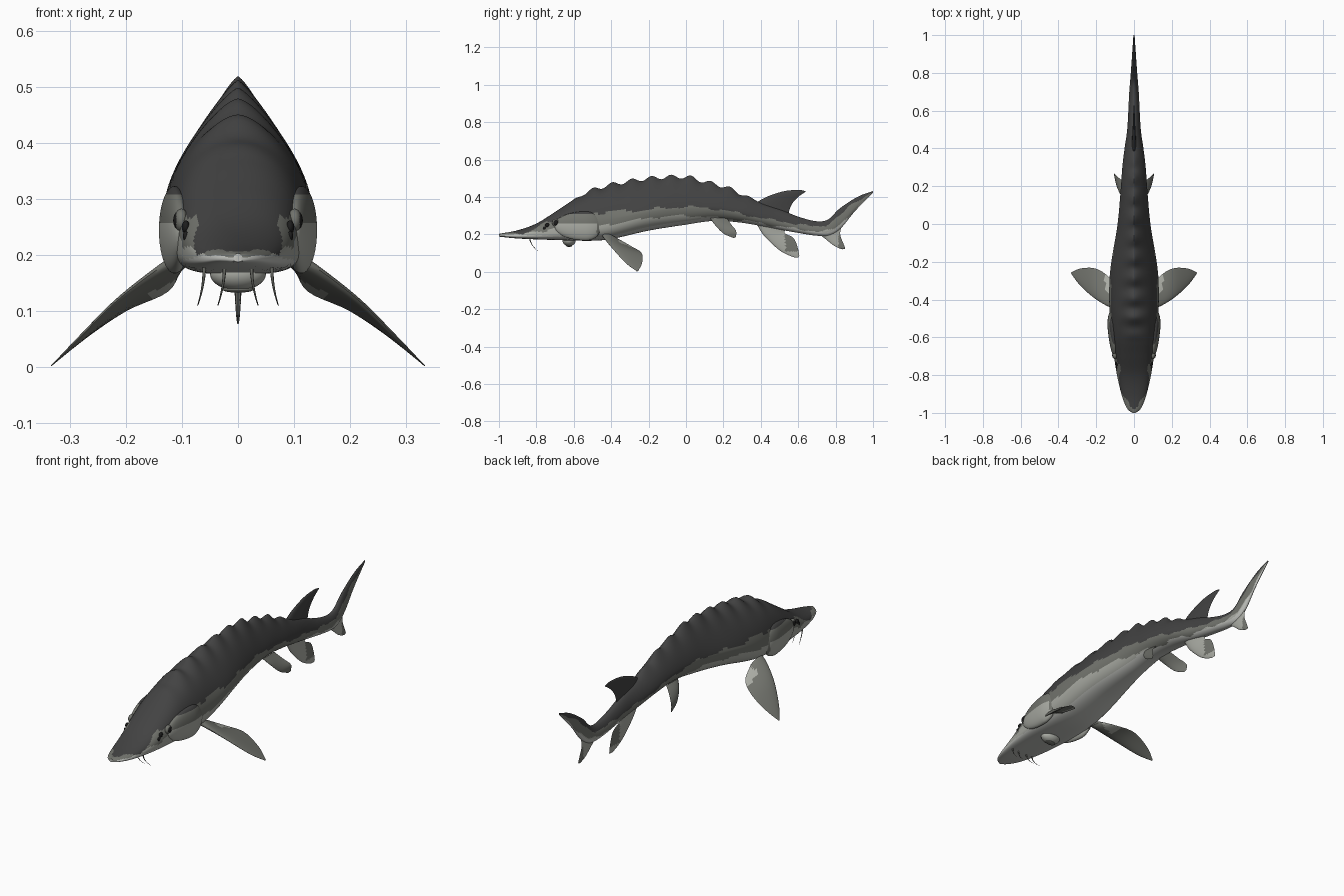
import bpy, bmesh, math
from math import sin, cos, pi
from mathutils import Vector

cube = bpy.data.objects.get("Cube")
if cube:
    bpy.data.objects.remove(cube)


def material(name, r, g, b):
    m = bpy.data.materials.new(name)
    m.use_nodes = True
    m.diffuse_color = (r, g, b, 1)
    bsdf = m.node_tree.nodes["Principled BSDF"]
    bsdf.inputs["Base Color"].default_value = (r, g, b, 1)
    bsdf.inputs["Roughness"].default_value = 0.8
    return m


DARK, GREY, PALE, BELLY, BLACK = range(5)
PALETTE = [material("dark back", .055, .055, .055), material("grey flank", .17, .175, .155),
           material("pale flank", .40, .41, .37), material("belly white", .52, .53, .50),
           material("eye black", .012, .012, .012)]


def spline(points, t):
    """Smooth curve through (t, value) pairs."""
    n = len(points)
    i = max(k for k in range(n - 1) if k == 0 or points[k][0] <= t)

    def slope(k):
        a, b = points[max(k - 1, 0)], points[min(k + 1, n - 1)]
        return (b[1] - a[1]) / (b[0] - a[0])
    (t0, v0), (t1, v1) = points[i], points[i + 1]
    h = t1 - t0
    s = min(max((t - t0) / h, 0), 1)
    return (v0 * (1 + 2 * s) * (1 - s) ** 2 + v1 * s * s * (3 - 2 * s)
            + h * s * (1 - s) * (slope(i) * (1 - s) - slope(i + 1) * s))


def finish(name, bm, colour, angle=50):
    """Turn a bmesh into a smooth object; colour is an index or a rule on face centres."""
    bmesh.ops.remove_doubles(bm, verts=bm.verts, dist=1e-5)
    bmesh.ops.recalc_face_normals(bm, faces=bm.faces)
    for f in bm.faces:
        f.material_index = colour(f.calc_center_median()) if callable(colour) else colour
    mesh = bpy.data.meshes.new(name)
    bm.to_mesh(mesh)
    bm.free()
    for m in PALETTE:
        mesh.materials.append(m)
    ob = bpy.data.objects.new(name, mesh)
    bpy.context.collection.objects.link(ob)
    bpy.ops.object.select_all(action='DESELECT')
    ob.select_set(True)
    bpy.context.view_layer.objects.active = ob
    bpy.ops.object.shade_smooth_by_angle(angle=math.radians(angle))
    return ob


def loft(bm, rings):
    """Skin closed rings and cap both ends."""
    rows = [[bm.verts.new(p) for p in ring] for ring in rings]
    n = len(rows[0])
    for a, b in zip(rows, rows[1:]):
        for j in range(n):
            bm.faces.new((a[j], a[(j + 1) % n], b[(j + 1) % n], b[j]))
    bm.faces.new(rows[0])
    bm.faces.new(rows[-1])


# Body profiles along y
TOP = [(-1, .203), (-.9, .222), (-.8, .258), (-.7, .32), (-.6, .385), (-.5, .433), (-.4, .462),
       (-.2, .495), (0, .503), (.1, .478), (.2, .453), (.3, .412), (.4, .37), (.5, .335),
       (.6, .295), (.7, .27), (.76, .28), (.82, .337), (.92, .402), (1, .432)]
BOTTOM = [(-1, .188), (-.9, .178), (-.7, .17), (-.5, .166), (-.4, .175), (-.2, .22), (0, .252),
          (.15, .272), (.3, .262), (.45, .235), (.6, .208), (.7, .193), (.77, .195),
          (.83, .235), (.9, .32), (1, .424)]
WIDTH = [(-1, .008), (-.985, .03), (-.95, .05), (-.9, .067), (-.8, .09), (-.7, .106), (-.6, .118),
         (-.45, .13), (-.3, .13), (-.2, .12), (0, .087), (.2, .069), (.3, .062), (.4, .05),
         (.5, .036), (.7, .025), (.8, .017), (1, .003)]
UPPER_POWER = [(-1, 2), (-.7, 2.3), (-.5, 1.8), (-.25, 1.35), (.2, 1.4), (.6, 1.8), (1, 2)]
LOWER_POWER = [(-1, 2.5), (-.7, 4), (-.45, 3), (-.1, 2.2), (1, 2)]

# Colour lines along y
DARK_LINE = [(-1, .204), (-.85, .212), (-.75, .26), (-.6, .29), (-.48, .315), (-.3, .325), (0, .347),
             (.2, .328), (.4, .288), (.6, .255), (.72, .243), (.8, .285), (.9, .368), (1, .43)]
PALE_LINE = [(-1, .2), (-.8, .215), (-.6, .25), (-.45, .25), (-.2, .288), (0, .3), (.15, .29),
             (.3, .275), (.5, .243), (.7, .218), (.78, .225), (.86, .29), (1, .424)]


def body_colour(c):
    wobble = .005 * sin(c.y * 31) + .003 * sin(c.y * 73)
    if c.z > spline(DARK_LINE, c.y) + wobble:
        return DARK
    if c.z > spline(PALE_LINE, c.y) - wobble:
        return GREY
    low = spline(BOTTOM, c.y)
    return PALE if c.z > low + .02 else BELLY


def body_ring(y, sides=72):
    top, low, w = spline(TOP, y), spline(BOTTOM, y), spline(WIDTH, y)
    mid = low + (top - low) * .36
    scutes = max(0, min((y + .62) * 8, (.4 - y) * 8, 1))
    ring = []
    for j in range(sides):
        a = 2 * pi * j / sides
        c, s = cos(a), sin(a)
        e = 2 / spline(UPPER_POWER if s > 0 else LOWER_POWER, y)
        x = math.copysign(abs(c) ** e, c) * w
        z = mid + math.copysign(abs(s) ** e, s) * ((top - mid) if s > 0 else (mid - low))
        # Row of bony plates along the ridge
        if s > 0:
            z += scutes * .011 * (.4 + sin(y * 2 * pi / .105)) * s ** 8
        ring.append((x, y, z))
    return ring


bm = bmesh.new()
loft(bm, [body_ring(-1 + 2 * i / 200) for i in range(201)])
finish("body", bm, body_colour, 60)


def fin(name, lead, trail, thick, colour, steps=20, chord=12):
    """Lens-section fin between a leading and a trailing edge, root to tip."""
    def edge(pts, t):
        return Vector([spline([(k / (len(pts) - 1), p[ax]) for k, p in enumerate(pts)], t)
                       for ax in range(3)])
    span = Vector(lead[-1]) - Vector(lead[0])
    normal = span.cross(Vector(trail[0]) - Vector(lead[0])).normalized()
    rings = []
    for i in range(steps + 1):
        t = i / steps
        a, b = edge(lead, t), edge(trail, t)
        ring = []
        for j in range(2 * chord):
            ang = pi * j / chord
            u = (1 - cos(ang)) / 2
            ring.append(a.lerp(b, u) + normal * (thick * (1.05 - t) * sin(ang) * (1.3 - u)))
        rings.append(ring)
    bm = bmesh.new()
    loft(bm, rings)
    return finish(name, bm, colour)


# Single fins
fin("dorsal_fin", [(0, .36, .36), (0, .43, .40), (0, .52, .43), (0, .60, .438), (0, .638, .432)],
    [(0, .56, .29), (0, .55, .315), (0, .565, .36), (0, .60, .40), (0, .64, .428)], .012, DARK)
fin("dorsal_fin_lobe", [(0, .50, .33), (0, .53, .32), (0, .55, .31)],
    [(0, .56, .29), (0, .57, .30), (0, .56, .305)], .008, DARK)
fin("anal_fin", [(0, .38, .25), (0, .42, .19), (0, .50, .115), (0, .57, .08), (0, .602, .077)],
    [(0, .53, .225), (0, .53, .205), (0, .575, .18), (0, .597, .13), (0, .606, .085)], .012,
    lambda c: GREY if c.y > .53 and c.z > .11 else PALE)
fin("tail_lower_lobe", [(0, .69, .215), (0, .74, .18), (0, .79, .14), (0, .83, .122), (0, .848, .121)],
    [(0, .86, .285), (0, .83, .235), (0, .825, .195), (0, .84, .155), (0, .851, .127)], .01,
    lambda c: GREY if c.y > .815 and c.z < .2 else PALE)

# Paired parts
for side, s in (("left", 1), ("right", -1)):
    def mir(pts):
        return [(s * x, y, z) for x, y, z in pts]

    fin(side + "_pectoral_fin",
        mir([(.10, -.45, .20), (.15, -.43, .17), (.22, -.385, .115), (.29, -.32, .045), (.333, -.262, .002)]),
        mir([(.10, -.37, .18), (.125, -.29, .135), (.20, -.237, .10), (.28, -.235, .046), (.333, -.256, .004)]),
        .016, lambda c: PALE if abs(c.x) < .155 and c.y > -.36 else GREY)
    fin(side + "_pelvic_fin",
        mir([(.045, .13, .285), (.07, .155, .25), (.09, .20, .205), (.10, .255, .18)]),
        mir([(.045, .22, .285), (.075, .24, .255), (.105, .267, .22), (.104, .268, .187)]), .009, GREY)

    # Gill cover: flattened bulge with a round rear edge
    bm = bmesh.new()
    bmesh.ops.create_uvsphere(bm, u_segments=32, v_segments=20, radius=1)
    for v in bm.verts:
        x, y, z = v.co
        taper = .085 if y > 0 else .17
        v.co = (s * (.113 + .028 * x + .012 * min(y, 0)), -.535 + taper * y, .245 + .078 * z)
    finish(side + "_gill_cover", bm,
           lambda c: DARK if c.z > .305 else GREY if c.z > .255 or c.y > -.475 else PALE)

    # Eye with rim, and two nostrils
    ex = s * .101
    for part, y, z, r, col in (("eye_rim", -.695, .262, .021, GREY), ("eye", -.695, .262, .016, BLACK),
                               ("front_nostril", -.757, .234, .009, BLACK),
                               ("rear_nostril", -.742, .25, .012, BLACK)):
        bm = bmesh.new()
        bmesh.ops.create_uvsphere(bm, u_segments=20, v_segments=12, radius=r)
        out = {"eye_rim": 0, "eye": .005}.get(part, -.008)
        for v in bm.verts:
            v.co = (ex + s * out + v.co.x * .6, y + v.co.y, z + v.co.z)
        finish(side + "_" + part, bm, col)

    # Barbels under the snout
    for label, x in (("outer", .06), ("inner", .024)):
        rings = []
        for i in range(9):
            t = i / 8
            r = .0035 * (1 - .75 * t)
            centre = Vector((s * (x + .012 * t * t), -.835 + .045 * t * t, .182 - .072 * t))
            rings.append([centre + Vector((r * cos(k * pi / 4), r * sin(k * pi / 4), 0)) for k in range(8)])
        bm = bmesh.new()
        loft(bm, rings)
        finish(f"{side}_{label}_barbel", bm, GREY)

# Protruding mouth: a ring of lip around a dark opening
for part, rx, ry, rz, z, col in (("lips", .05, .035, .03, .167, PALE), ("mouth_opening", .028, .016, .006, .139, GREY)):
    bm = bmesh.new()
    bmesh.ops.create_uvsphere(bm, u_segments=28, v_segments=16, radius=1)
    for v in bm.verts:
        v.co = (v.co.x * rx, -.625 + v.co.y * ry, z + v.co.z * rz)
    finish(part, bm, col)
